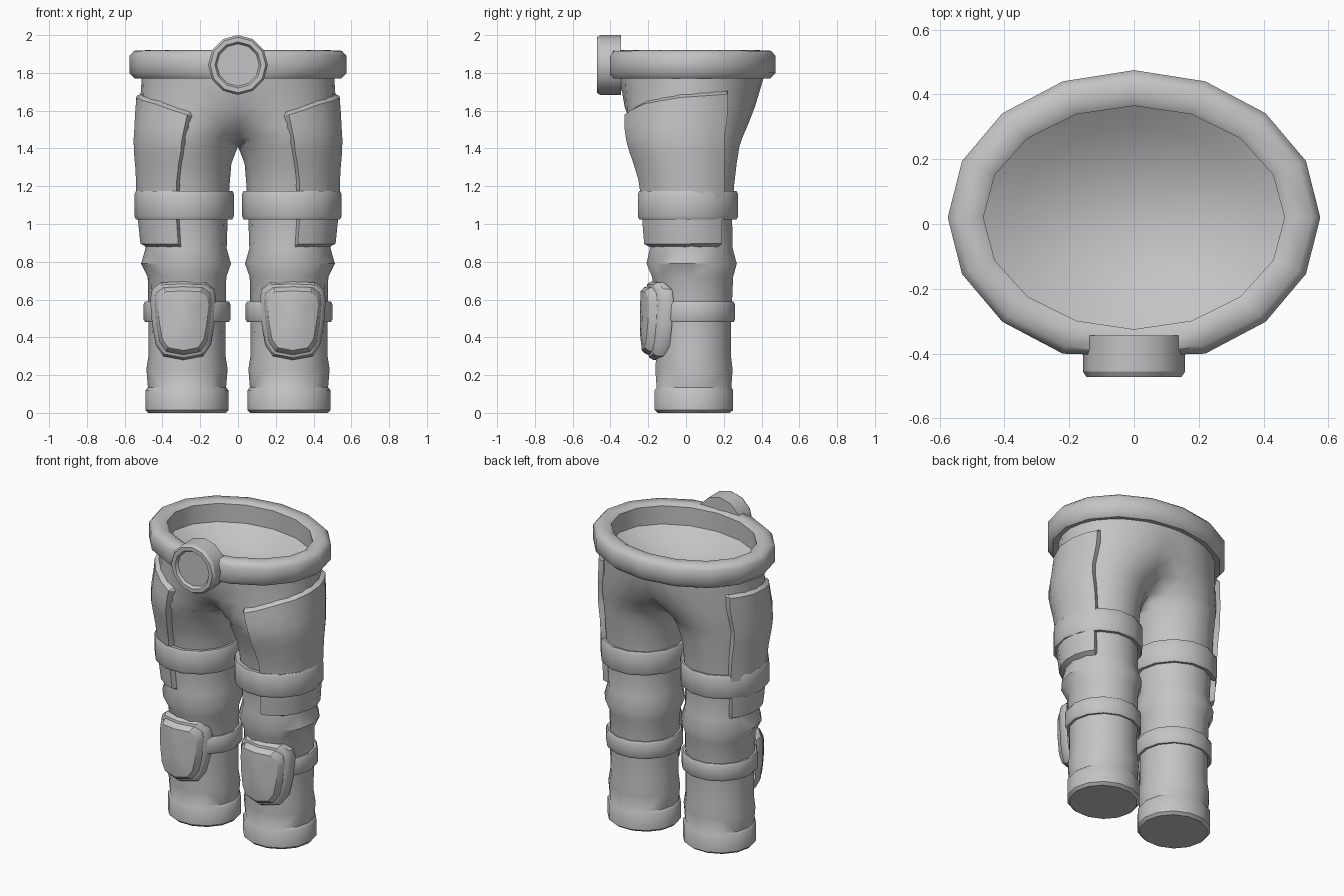
import bpy, bmesh, math
from math import cos, sin, pi, radians

if "Cube" in bpy.data.objects:
    bpy.data.objects.remove(bpy.data.objects["Cube"])

GREY = bpy.data.materials.new("plain_grey")
GREY.diffuse_color = (0.55, 0.55, 0.55, 1)
GREY.use_nodes = True
GREY.node_tree.nodes["Principled BSDF"].inputs["Base Color"].default_value = GREY.diffuse_color


def lerp(a, b, t):
    return a + (b - a) * t


def loft(name, rings, closed=True, caps=(False, False), mirror=False, angle=35):
    """Skin a stack of point rings, optionally mirrored across x = 0."""
    bm = bmesh.new()
    rows = [[bm.verts.new(p) for p in r] for r in rings]
    n = len(rows[0])
    for r0, r1 in zip(rows, rows[1:]):
        for i in range(n if closed else n - 1):
            j = (i + 1) % n
            bm.faces.new((r0[i], r0[j], r1[j], r1[i]))
    if caps[0]:
        bm.faces.new(rows[0])
    if caps[1]:
        bm.faces.new(rows[-1])
    bmesh.ops.remove_doubles(bm, verts=bm.verts, dist=0.0005)
    bmesh.ops.recalc_face_normals(bm, faces=bm.faces)
    # keep the skin facing away from the leg or body axis
    side = 0.27 if mirror else 0
    total = 0
    for f in bm.faces:
        c = f.calc_center_median()
        total += f.calc_area() * (f.normal.x * (c.x - side) + f.normal.y * (c.y - 0.03))
    if total < 0:
        bmesh.ops.reverse_faces(bm, faces=bm.faces)
    me = bpy.data.meshes.new(name)
    bm.to_mesh(me)
    bm.free()
    me.materials.append(GREY)
    ob = bpy.data.objects.new(name, me)
    bpy.context.collection.objects.link(ob)
    bpy.ops.object.select_all(action='DESELECT')
    ob.select_set(True)
    bpy.context.view_layer.objects.active = ob
    bpy.ops.object.shade_smooth_by_angle(angle=radians(angle))
    if mirror:
        m = ob.modifiers.new("mirror", 'MIRROR')
        m.use_clip = True
        m.merge_threshold = 0.001
    return ob


# Trouser sections: z, centre x, radius x, centre y, radius y
SECTIONS = [
    (0.00, .27, .205, .04, .195), (0.015, .27, .22, .042, .213),
    (0.12, .27, .22, .042, .213), (0.135, .27, .207, .042, .203),
    (0.23, .27, .215, .042, .21), (0.31, .27, .203, .04, .202),
    (0.50, .27, .205, .04, .205), (0.72, .27, .208, .035, .22),
    (0.79, .275, .238, .03, .245), (0.87, .275, .215, .028, .225),
    (1.02, .28, .225, .02, .23), (1.20, .28, .235, .02, .24),
    (1.32, .277, .242, .01, .265), (1.38, .27, .258, .005, .28),
    (1.41, .265, .265, .003, .287), (1.46, .25, .28, .0, .30),
    (1.53, .20, .325, .01, .32), (1.62, .10, .42, .02, .345),
    (1.77, .0, .51, .025, .385), (1.82, .0, .51, .025, .385),
]


def section(z):
    for a, b in zip(SECTIONS, SECTIONS[1:]):
        if z <= b[0]:
            t = (z - a[0]) / (b[0] - a[0])
            return [lerp(p, q, t) for p, q in zip(a, b)]
    return SECTIONS[-1]


def skin(z, ang, off=0.0):
    _, cx, rx, cy, ry = section(z)
    return (cx + (rx + off) * cos(ang), cy + (ry + off) * sin(ang), z)


# Trousers: closed legs that open along the centre line above the crotch
N = 14
rings = []
for z, cx, rx, cy, ry in SECTIONS:
    half = math.acos(max(-1, -cx / rx))
    ring = [skin(z, half * (2 * k / N - 1)) for k in range(N + 1)]
    if half < pi - 0.001:
        ring[0] = (0,) + ring[0][1:]
        ring[-1] = (0,) + ring[-1][1:]
    rings.append(ring)
loft("trousers", rings, closed=False, mirror=True, angle=40)

# Flat soles closing the trouser legs
sole = [skin(0, 2 * pi * k / N + pi) for k in range(N)]
loft("leg_bottom", [sole, [(lerp(.27, x, .5), lerp(.04, y, .5), 0) for x, y, _ in sole]],
     caps=(False, True), mirror=True)


# Straps round each leg
def strap(name, cx, rx, cy, ry, z0, z1):
    prof = [(-.04, z0 + .005), (-.008, z0), (0, z0 + .015),
            (0, z1 - .015), (-.008, z1), (-.04, z1 - .005)]
    loft(name, [[(cx + (rx + d) * cos(2 * pi * k / N), cy + (ry + d) * sin(2 * pi * k / N), z)
                 for k in range(N)] for d, z in prof], mirror=True)


strap("thigh_strap", .285, .263, .01, .272, 1.025, 1.175)
strap("knee_strap", .27, .23, .04, .225, .48, .59)


# Outer thigh panels wrapped on the trouser surface
def key(t, pts):
    for (a, p), (b, q) in zip(pts, pts[1:]):
        if t <= b:
            return lerp(p, q, (t - a) / (b - a))
    return pts[-1][1]


FRONT = [(.8, -84), (1.17, -82), (1.4, -87), (1.5, -82), (1.59, -74), (1.75, -70)]
BACK = [(.8, 42), (1.2, 48), (1.45, 42), (1.71, 33)]
TOP = [(0, 1.59), (.3, 1.655), (.6, 1.69), (1, 1.71)]
US = [0, .025, .15, .3, .45, .6, .75, .88, .975, 1]
VS = [0, .025, .18, .36, .5, .62, .7, .78, .88, .975, 1]
grid = []
for v in VS:
    row = []
    for u in US:
        z = lerp(.875, key(u, TOP), v)
        ang = radians(lerp(key(z, FRONT), key(z, BACK), u))
        edge = u in (0, 1) or v in (0, 1)
        row.append(skin(z, ang, -.012 if edge else .026))
    grid.append(row)
loft("thigh_panel", grid, closed=False, mirror=True, angle=30)

# Knee pads: tapered curved plates with a raised cushion
HALF = [(0, .205), (.12, .20), (.165, .165), (.175, .11), (.165, -.02),
        (.145, -.13), (.105, -.19), (0, -.21)]
OUT = HALF + [(-x, z) for x, z in HALF[-2:0:-1]]
LAYERS = [(.97, -.135), (1, -.15), (1, -.185), (.94, -.205), (.87, -.207),
          (.85, -.222), (.76, -.24), (.4, -.243), (0, -.243)]
loft("knee_pad", [[(.29 + x * s, y + 2.4 * (x * s) ** 2 + .5 * max(0, -z * s - .05) ** 2,
                    .49 + z * s) for x, z in OUT] for s, y in LAYERS],
     mirror=True, angle=30)

# Belt: rounded oval band, flattened in front, with a dished floor inside
BELT = [(.11, 1.78), (.03, 1.77), (0, 1.80), (0, 1.89), (.025, 1.917),
        (.085, 1.92), (.11, 1.905), (.11, 1.78)]


def oval(rx, ry, z):
    return [(rx * cos(pi * k / 8), max(-.407, .02 + ry * sin(pi * k / 8)), z) for k in range(16)]


loft("belt", [oval(.575 - d, .455 - d, z) for d, z in BELT], angle=50)
floor = loft("waist_floor", [oval(.47 * s, .35 * s, 1.79 - .14 * (1 - s * s))
                             for s in (1, .8, .6, .4, .2, 0)], angle=60)
if sum(p.normal.z for p in floor.data.polygons) < 0:
    floor.data.flip_normals()

# Round buckle with a recessed face
BUCKLE = [(.158, -.345), (.158, -.455), (.147, -.472), (.122, -.472), (.112, -.455)]
loft("buckle", [[(r * cos(pi * k / 6 + pi / 2), y, 1.842 + r * sin(pi * k / 6 + pi / 2))
                 for k in range(12)] for r, y in BUCKLE], caps=(True, True), angle=32)
